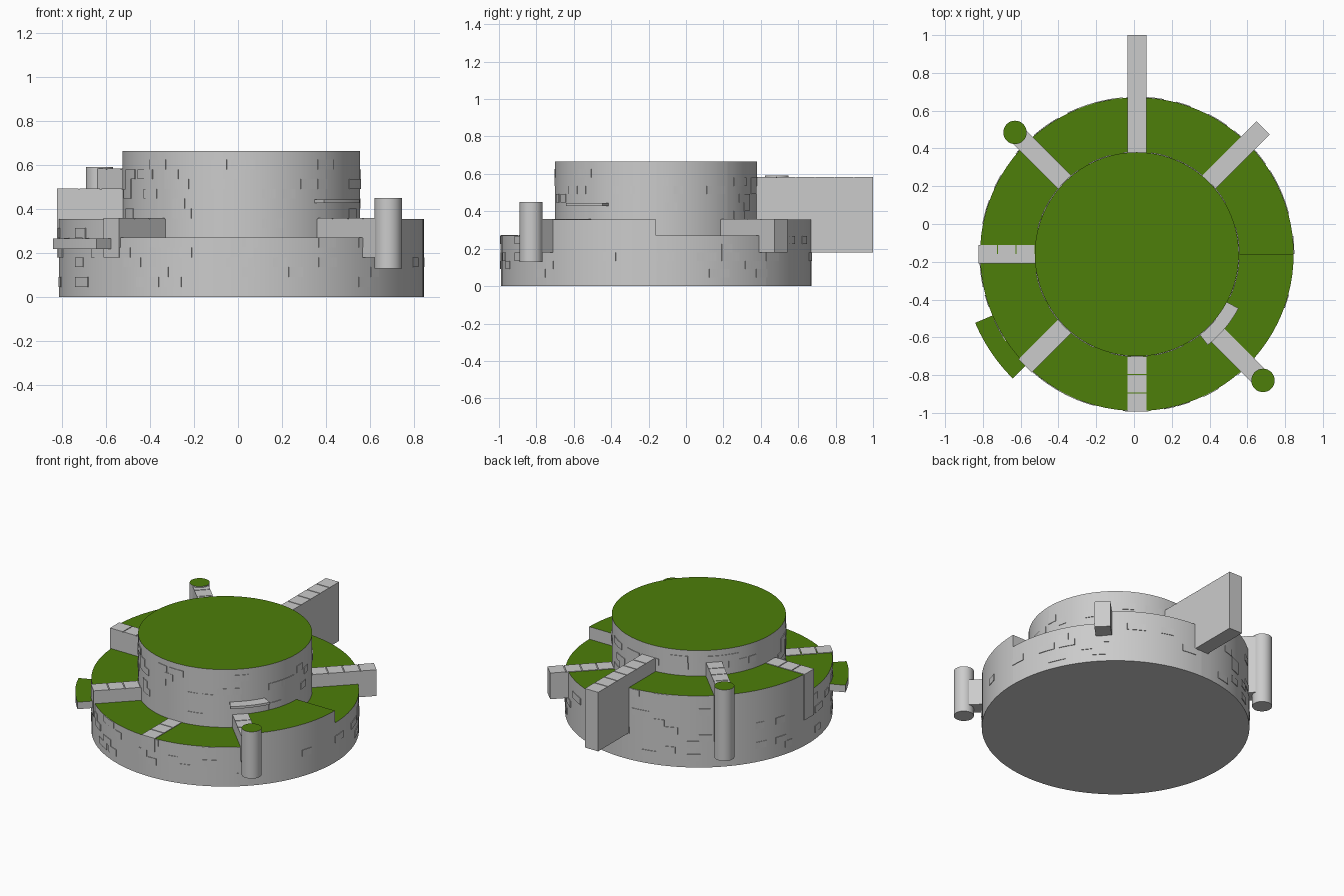
import bpy, bmesh, math, random
from mathutils import Matrix, Vector

if "Cube" in bpy.data.objects:
    bpy.data.objects.remove(bpy.data.objects["Cube"])

random.seed(4)
CX, CY = 0.015, -0.16          # centre of the round mound
R_IN, R_OUT, TOP = 0.54, 0.83, 0.665
# terrace height of each 45 degree sector, counter-clockwise from +x
TERRACE = [0.27, 0.355, 0.49, 0.49, 0.355, 0.27, 0.27, 0.355]


def material(name, rgb):
    m = bpy.data.materials.new(name)
    m.diffuse_color = (*rgb, 1)
    m.use_nodes = True
    m.node_tree.nodes["Principled BSDF"].inputs["Base Color"].default_value = m.diffuse_color
    return m


STONE = material("pale_stone", (0.60, 0.60, 0.60))
GRASS = material("grass_green", (0.075, 0.21, 0.003))


def pt(r, deg, z):
    a = math.radians(deg)
    return Vector((CX + r * math.cos(a), CY + r * math.sin(a), z))


def quad(bm, *pts):
    bm.faces.new([bm.verts.new(p) for p in pts])


def finish(bm, name, grass=False):
    """Weld, fix normals, colour upward faces green if wanted."""
    bmesh.ops.remove_doubles(bm, verts=bm.verts, dist=1e-5)
    bm.normal_update()
    me = bpy.data.meshes.new(name)
    me.materials.append(STONE)
    me.materials.append(GRASS)
    for f in bm.faces:
        f.material_index = 1 if grass and f.normal.z > 0.9 else 0
    bm.to_mesh(me)
    bm.free()
    ob = bpy.data.objects.new(name, me)
    bpy.context.collection.objects.link(ob)
    return ob


def arc_block(bm, r0, r1, a0, a1, z0, z1):
    """Curved box between two radii, two angles and two heights."""
    n = max(1, round((a1 - a0) / 3.75))
    for i in range(n):
        a, b = a0 + (a1 - a0) * i / n, a0 + (a1 - a0) * (i + 1) / n
        quad(bm, pt(r0, a, z1), pt(r1, a, z1), pt(r1, b, z1), pt(r0, b, z1))
        quad(bm, pt(r0, a, z0), pt(r0, b, z0), pt(r1, b, z0), pt(r1, a, z0))
        quad(bm, pt(r1, a, z0), pt(r1, b, z0), pt(r1, b, z1), pt(r1, a, z1))
        quad(bm, pt(r0, b, z0), pt(r0, a, z0), pt(r0, a, z1), pt(r0, b, z1))
    quad(bm, pt(r0, a0, z0), pt(r1, a0, z0), pt(r1, a0, z1), pt(r0, a0, z1))
    quad(bm, pt(r1, a1, z0), pt(r0, a1, z0), pt(r0, a1, z1), pt(r1, a1, z1))


def box(bm, x0, x1, y0, y1, z0, z1):
    m = Matrix.Translation(((x0 + x1) / 2, (y0 + y1) / 2, (z0 + z1) / 2))
    m = m @ Matrix.Diagonal((x1 - x0, y1 - y0, z1 - z0, 1))
    bmesh.ops.create_cube(bm, size=1, matrix=m)


# terraced ring and the drum rising from it
STEP = 3.75
ring, drum = bmesh.new(), bmesh.new()
for s, h in enumerate(TERRACE):
    for i in range(12):
        a = s * 45 + i * STEP
        b = a + STEP
        quad(ring, pt(R_IN, a, h), pt(R_OUT, a, h), pt(R_OUT, b, h), pt(R_IN, b, h))
        quad(ring, pt(R_OUT, a, 0), pt(R_OUT, b, 0), pt(R_OUT, b, h), pt(R_OUT, a, h))
        quad(drum, pt(R_IN, a, h), pt(R_IN, b, h), pt(R_IN, b, TOP), pt(R_IN, a, TOP))
    # riser between neighbouring terraces
    p = TERRACE[s - 1]
    if p != h:
        c = [pt(R_IN, s * 45, p), pt(R_OUT, s * 45, p), pt(R_OUT, s * 45, h), pt(R_IN, s * 45, h)]
        quad(ring, *c)
steps = range(96)
ring.faces.new([ring.verts.new(pt(R_OUT, -i * STEP, 0)) for i in steps])
drum.faces.new([drum.verts.new(pt(R_IN, i * STEP, TOP)) for i in steps])
finish(ring, "terraced_base", True)
finish(drum, "upper_drum", True)


# radial walls: name, angle, outer radius, top height
WALLS = [("northeast_wall", 45, 0.945, 0.355), ("north_wall", 90, 1.16, 0.58),
         ("northwest_wall", 135, 0.91, 0.58), ("west_wall", 180, 0.837, 0.49),
         ("southwest_wall", 225, 0.837, 0.355), ("south_wall", 270, 0.833, 0.27),
         ("southeast_wall", 315, 0.93, 0.355)]
for name, ang, r, top in WALLS:
    bm = bmesh.new()
    box(bm, R_IN - 0.01, r, -0.05, 0.05, 0.18, top)
    # row of coping tiles along the top
    n = max(3, round((r - R_IN) / 0.105))
    w = (r - R_IN) / n
    for i in range(n):
        x = R_IN + i * w
        box(bm, x + 0.003, x + w - (0.003 if i < n - 1 else 0), -0.05, 0.05, top - 0.004, top + 0.004)
    bm.transform(Matrix.Translation((CX, CY, 0)) @ Matrix.Rotation(math.radians(ang), 4, 'Z'))
    finish(bm, name)

# round turrets at two wall ends
for name, x, y, z0, z1 in [("southeast_turret", 0.683, -0.828, 0.13, 0.45),
                           ("northwest_turret", -0.63, 0.485, 0.105, 0.592)]:
    bm = bmesh.new()
    bmesh.ops.create_cone(bm, cap_ends=True, segments=32, radius1=0.062, radius2=0.062,
                          depth=z1 - z0, matrix=Matrix.Translation((x, y, (z0 + z1) / 2)))
    finish(bm, name, True)

# grassy balcony on the outer rim
bm = bmesh.new()
arc_block(bm, R_OUT - 0.01, 0.93, 203, 225, 0.218, 0.266)
finish(bm, "rim_balcony", True)

# thin stone shelf on the drum
bm = bmesh.new()
arc_block(bm, R_IN - 0.01, 0.61, -52, -28, 0.428, 0.444)
finish(bm, "drum_shelf")


# scattered bricks standing slightly proud of the round walls
def bricks(name, r, count, low, high):
    bm = bmesh.new()
    used = set()
    row = 0.0445
    for _ in range(count):
        a = random.randrange(0, 72) * 5
        z0, z1 = low(a), high(a)
        k = random.randint(math.ceil(z0 / row), max(math.ceil(z0 / row), int(z1 / row) - 1))
        if {(a, k), (a + 5, k)} & used:
            continue
        used |= {(a, k), (a + 5, k)}
        width = random.uniform(0.05, 0.13) / r
        b0 = k * row + 0.002
        arc_block(bm, r - 0.006, r + 0.004, a, a + math.degrees(width),
                  b0, min(b0 + row, z1 - 0.002))
    finish(bm, name)


def terrace(a, pick):
    """Height of the terraces a brick near angle a may touch."""
    return pick(TERRACE[int(a // 45) % 8], TERRACE[int((a + 14) // 45) % 8])


bricks("base_bricks", R_OUT, 75, lambda a: 0.03, lambda a: terrace(a, min))
bricks("drum_bricks", R_IN, 60, lambda a: terrace(a, max), lambda a: TOP)

# smooth round sides, keep edges sharp
for ob in bpy.data.objects:
    ob.select_set(True)
    bpy.context.view_layer.objects.active = ob
bpy.ops.object.shade_smooth_by_angle(angle=math.radians(30))
